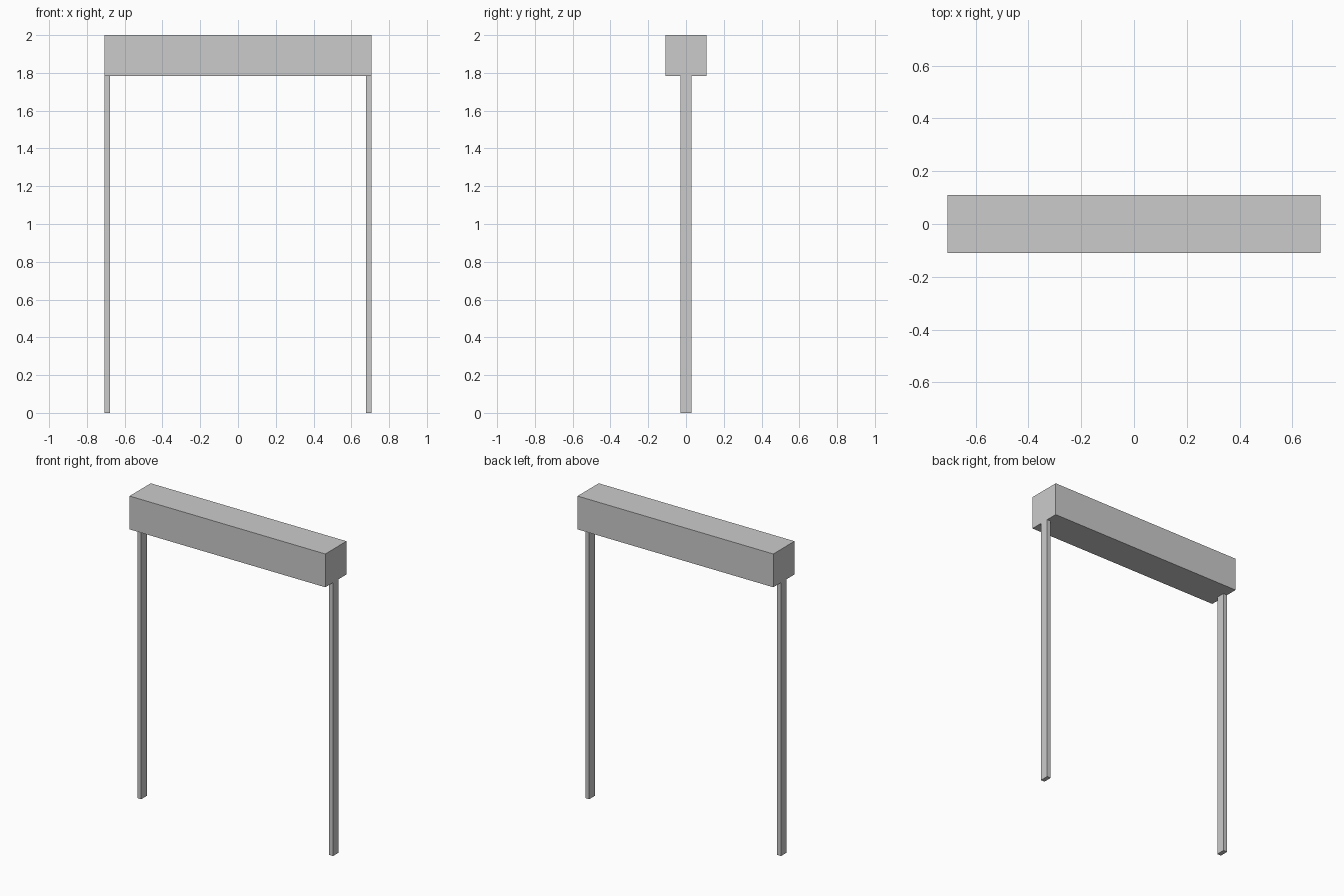
import bpy
import bmesh
from mathutils import Matrix, Vector

if "Cube" in bpy.data.objects:
    bpy.data.objects.remove(bpy.data.objects["Cube"])

HALF_W = 0.706    # half of overall width
BEAM_Z = 1.783    # underside of the header box
LEG_X, LEG_Y = 0.028, 0.058


def box(name, lo, hi):
    """Flat-shaded box between two opposite corners."""
    lo, hi = Vector(lo), Vector(hi)
    bm = bmesh.new()
    bmesh.ops.create_cube(bm, size=1.0, matrix=Matrix.Translation((lo + hi) / 2)
                          @ Matrix.Diagonal((*(hi - lo), 1.0)))
    mesh = bpy.data.meshes.new(name)
    bm.to_mesh(mesh)
    bm.free()
    obj = bpy.data.objects.new(name, mesh)
    bpy.context.collection.objects.link(obj)
    return obj


# Header box across the top
box("header_box", (-HALF_W, -0.109, BEAM_Z), (HALF_W, 0.109, 2.0))

# Side posts, flush with the ends of the header
for side, x in (("left", -HALF_W), ("right", HALF_W - LEG_X)):
    box(side + "_post", (x, -LEG_Y / 2, 0.0), (x + LEG_X, LEG_Y / 2, BEAM_Z))
